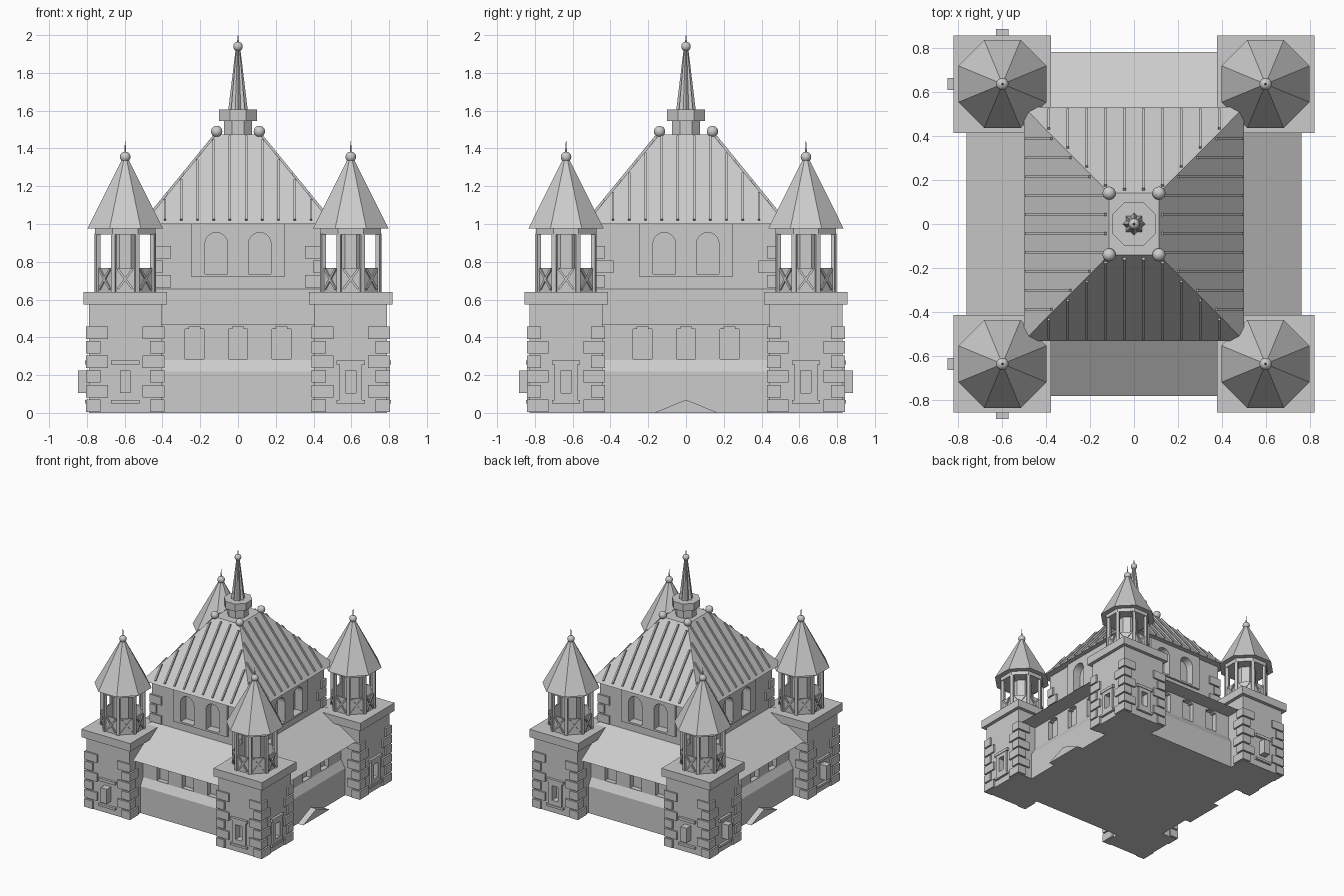
import bpy, bmesh, math
from mathutils import Matrix, Vector

old = bpy.data.objects.get("Cube")
if old:
    bpy.data.objects.remove(old, do_unlink=True)

GREY = (0.6, 0.6, 0.6, 1)
stone = bpy.data.materials.new("pale grey stone")
stone.use_nodes = True
stone.diffuse_color = GREY
stone.node_tree.nodes["Principled BSDF"].inputs["Base Color"].default_value = GREY

I = Matrix.Identity(4)


def turn(angle):
    return Matrix.Rotation(angle, 4, 'Z')


def finish(bm, name):
    bmesh.ops.recalc_face_normals(bm, faces=bm.faces)
    mesh = bpy.data.meshes.new(name)
    bm.to_mesh(mesh)
    bm.free()
    mesh.materials.append(stone)
    obj = bpy.data.objects.new(name, mesh)
    bpy.context.collection.objects.link(obj)
    return obj


def box(bm, lo, hi, m=I):
    lo, hi = Vector(lo), Vector(hi)
    place = Matrix.Translation((lo + hi) / 2) @ Matrix.Diagonal((hi - lo).to_4d())
    place[3][3] = 1
    bmesh.ops.create_cube(bm, size=1, matrix=m @ place)


def bar(bm, p, q, normal, width, depth, m=I):
    p, q = Vector(p), Vector(q)
    y, z = (q - p).normalized(), Vector(normal).normalized()
    axes = Matrix((y.cross(z), y, z)).transposed().to_4x4()
    size = Matrix.Diagonal((width, (q - p).length, depth, 1))
    bmesh.ops.create_cube(bm, size=1, matrix=m @ Matrix.Translation((p + q) / 2) @ axes @ size)


def octagon(bm, a0, a1, z0, z1, m=I):
    # flats face the axes; a0 and a1 are flat-to-centre distances
    k = 1 / math.cos(math.pi / 8)
    bmesh.ops.create_cone(bm, cap_ends=True, segments=8, radius1=a0 * k, radius2=a1 * k, depth=z1 - z0,
                          matrix=m @ Matrix.Translation((0, 0, (z0 + z1) / 2)) @ turn(math.pi / 8))


def ball(bm, r, at, m=I):
    ret = bmesh.ops.create_uvsphere(bm, u_segments=16, v_segments=10, radius=r,
                                    matrix=m @ Matrix.Translation(at))
    for v in ret["verts"]:
        for f in v.link_faces:
            f.smooth = True


def frustum(bm, low, z0, high, z1):
    rings = [[bm.verts.new((sx * h[0], sy * h[1], z)) for sx, sy in ((-1, -1), (1, -1), (1, 1), (-1, 1))]
             for h, z in ((low, z0), (high, z1))]
    bm.faces.new(rings[0])
    bm.faces.new(rings[1])
    for i in range(4):
        j = (i + 1) % 4
        bm.faces.new((rings[0][i], rings[0][j], rings[1][j], rings[1][i]))


def extrude_outline(bm, outline, y0, y1, m=I):
    face = bm.faces.new([bm.verts.new(m @ Vector((x, y0, z))) for x, z in outline])
    ret = bmesh.ops.extrude_face_region(bm, geom=[face])
    shift = m.to_3x3() @ Vector((0, y1 - y0, 0))
    bmesh.ops.translate(bm, vec=shift, verts=[e for e in ret["geom"] if isinstance(e, bmesh.types.BMVert)])


def cut(targets, bm):
    cutter = finish(bm, "cutter")
    cutter.hide_render = True
    for obj in targets:
        mod = obj.modifiers.new("openings", 'BOOLEAN')
        mod.operation, mod.solver, mod.object = 'DIFFERENCE', 'EXACT', cutter
        bpy.context.view_layer.objects.active = obj
        bpy.ops.object.modifier_apply(modifier=mod.name)
    bpy.data.objects.remove(cutter, do_unlink=True)


def quoins(bm, hx, hy, z0, rows, long, short, m=I):
    # alternating corner stones on all four edges
    for i in range(rows):
        lx, ly = (long, short) if i % 2 else (short, long)
        z = z0 + i * 0.0775
        for sx in (-1, 1):
            for sy in (-1, 1):
                c = Vector((sx * (hx - lx / 2), sy * (hy - ly / 2), z))
                box(bm, c - Vector((lx / 2, ly / 2, 0)), c + Vector((lx / 2, ly / 2, 0.066)), m)


def sides(dx, dy):
    # frame and wall distance for each side; local -y points outward
    return [(turn(k * math.pi / 2), dx if k % 2 else dy) for k in range(4)]


# Lower hall: plain wall, sloped ledge, recessed window band
bm = bmesh.new()
frustum(bm, (0.66, 0.685), 0, (0.66, 0.685), 0.22)
lower_wall = finish(bm, "lower_wall")
bm = bmesh.new()
frustum(bm, (0.66, 0.685), 0.22, (0.625, 0.65), 0.28)
finish(bm, "wall_ledge")
bm = bmesh.new()
frustum(bm, (0.625, 0.65), 0.27, (0.625, 0.65), 0.48)
band = finish(bm, "window_band")
bm = bmesh.new()
for m, d in sides(0.625, 0.65):
    for x in (-0.23, 0, 0.23):
        shape = [(-.05, .285), (.05, .285), (.05, .445), (.03, .445), (.03, .457), (-.03, .457), (-.03, .445), (-.05, .445)]
        extrude_outline(bm, [(x + u, z) for u, z in shape], -d - 0.05, -d + 0.04, m)
cut([band], bm)

# Lean-to roof around the hall
bm = bmesh.new()
frustum(bm, (0.76, 0.78), 0.465, (0.44, 0.47), 0.66)
finish(bm, "lower_roof")

# Low gabled slabs on both flanks
bm = bmesh.new()
for s in (-1, 1):
    extrude_outline(bm, [(-0.17, 0), (0.17, 0), (0, 0.07)], -0.71, -0.64, turn(s * math.pi / 2))
finish(bm, "side_gables")

# Keep with framed pairs of arched windows
bm = bmesh.new()
box(bm, (-0.445, -0.475, 0.5), (0.445, 0.475, 1.005))
keep = finish(bm, "keep_wall")
bm, cutter = bmesh.new(), bmesh.new()
for m, d in sides(0.445, 0.475):
    box(bm, (-0.245, -d - 0.018, 0.72), (0.245, -d + 0.03, 1.003), m)
    for x in (-0.115, 0.115):
        arch = [(x + 0.06 * math.cos(t * math.pi / 10), 0.895 + 0.06 * math.sin(t * math.pi / 10)) for t in range(11)]
        extrude_outline(cutter, [(x - 0.06, 0.735), (x + 0.06, 0.735)] + arch, -d - 0.05, -d + 0.05, m)
panels = finish(bm, "window_panels")
cut([keep, panels], cutter)
bm = bmesh.new()
quoins(bm, 0.46, 0.49, 0.663, 3, 0.06, 0.105)
finish(bm, "keep_corner_stones")

# Hipped main roof with standing ribs
bm = bmesh.new()
frustum(bm, (0.5, 0.53), 1.0, (0.113, 0.14), 1.475)
finish(bm, "main_roof")
bm = bmesh.new()
for k, (m, d) in enumerate(sides(0.5, 0.53)):
    half = 0.53 if k % 2 else 0.5
    foot, slope = Vector((0, -d, 1.0)), Vector((0, 0.388, 0.475))
    normal = Vector((0, -0.475, 0.388))
    for i in range(10):
        x = (i - 4.5) * 0.086
        end = min(1, (half - abs(x)) / 0.388) - 0.03
        side = Vector((x, 0, 0))
        bar(bm, foot + slope * 0.04 + side, foot + slope * end + side, normal, 0.012, 0.024, m)
finish(bm, "roof_ribs")

# Lantern, fluted spire and finials on the summit
bm = bmesh.new()
octagon(bm, 0.075, 0.075, 1.47, 1.55)
octagon(bm, 0.1, 0.1, 1.545, 1.605)
finish(bm, "lantern")
bm = bmesh.new()
rings = [[bm.verts.new((r * math.cos(i * math.pi / 8), r * math.sin(i * math.pi / 8), z))
          for i in range(16) for r in [big if i % 2 == 0 else big * 0.75]]
         for big, z in ((0.052, 1.6), (0.012, 1.93))]
for i in range(16):
    j = (i + 1) % 16
    bm.faces.new((rings[0][i], rings[0][j], rings[1][j], rings[1][i]))
for ring in rings:
    bm.faces.new(ring)
finish(bm, "spire")
bm = bmesh.new()
ball(bm, 0.025, (0, 0, 1.94))
octagon(bm, 0.006, 0.001, 1.955, 2.0)
for x in (-0.113, 0.113):
    for y in (-0.14, 0.14):
        ball(bm, 0.03, (x, y, 1.49))
finish(bm, "summit_finials")

# Four corner towers with open turrets
for label, sx, sy in (("front_left", 1, -1), ("front_right", -1, -1), ("back_left", 1, 1), ("back_right", -1, 1)):
    T = Matrix.Translation((sx * 0.597, sy * 0.635, 0))
    faces = [T @ turn(0 if sy < 0 else math.pi), T @ turn(sx * math.pi / 2)]

    bm = bmesh.new()
    box(bm, (-0.193, -0.193, 0), (0.193, 0.193, 0.58), T)
    body = finish(bm, label + "_tower")
    bm, cutter = bmesh.new(), bmesh.new()
    for m in faces:
        box(bm, (-0.06, -0.208, 0.055), (0.06, -0.18, 0.265), m)
        box(bm, (-0.075, -0.213, 0.255), (0.075, -0.18, 0.278), m)
        box(bm, (-0.075, -0.213, 0.05), (0.075, -0.18, 0.068), m)
        box(cutter, (-0.028, -0.25, 0.105), (0.028, -0.15, 0.225), m)
    frames = finish(bm, label + "_window_frames")
    cut([body, frames], cutter)

    bm = bmesh.new()
    quoins(bm, 0.207, 0.207, 0.005, 6, 0.115, 0.075, T)
    finish(bm, label + "_corner_stones")
    bm = bmesh.new()
    box(bm, (-0.221, -0.221, 0.575), (0.221, 0.221, 0.64), T)
    finish(bm, label + "_cap")

    # Turret core, posts, cross-braced parapet and ring beam
    bm = bmesh.new()
    octagon(bm, 0.073, 0.073, 0.63, 0.96, T)
    octagon(bm, 0.16, 0.16, 0.945, 0.978, T)
    for k in range(8):
        m = T @ turn(k * math.pi / 4)
        box(bm, (-0.06, -0.15, 0.635), (0.06, -0.138, 0.768), m)
        for s in (-1, 1):
            bar(bm, (-0.04 * s, -0.15, 0.655), (0.04 * s, -0.15, 0.762), (0, -1, 0), 0.012, 0.018, m)
        box(bm, (-0.012, -0.17, 0.635), (0.012, -0.148, 0.95), m @ turn(math.pi / 8))
    finish(bm, label + "_turret")
    bm = bmesh.new()
    octagon(bm, 0.2, 0.008, 0.975, 1.36, T)
    finish(bm, label + "_turret_roof")
    bm = bmesh.new()
    ball(bm, 0.028, (0, 0, 1.355), T)
    octagon(bm, 0.006, 0.001, 1.37, 1.44, T)
    finish(bm, label + "_finial")
